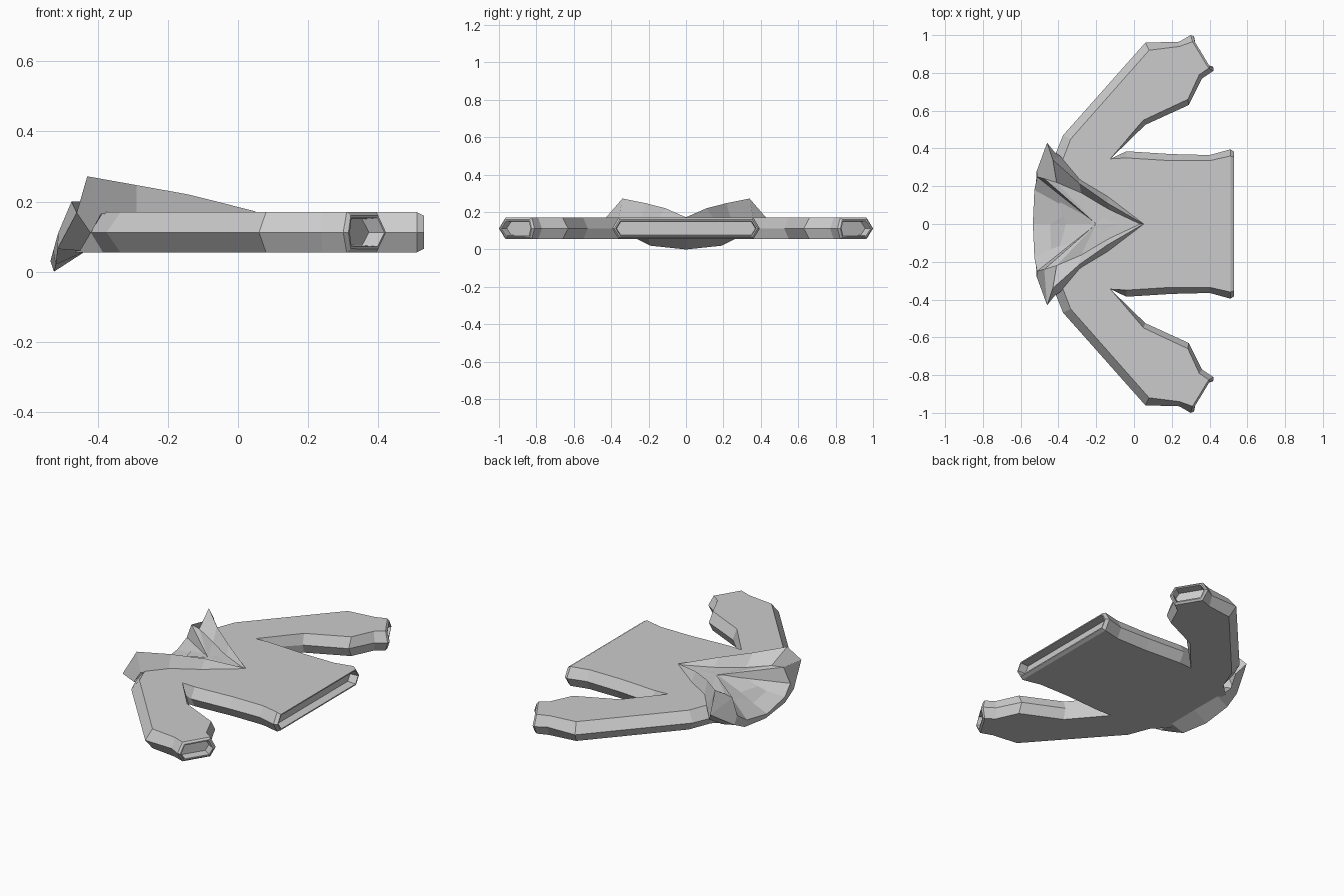
import bpy, bmesh
from mathutils import Vector

TOP, MID, BOT = 0.17, 0.112, 0.055


def finish(bm, name):
    bmesh.ops.remove_doubles(bm, verts=bm.verts, dist=0.0008)
    bmesh.ops.recalc_face_normals(bm, faces=bm.faces)
    mesh = bpy.data.meshes.new(name)
    bm.to_mesh(mesh)
    bm.free()
    obj = bpy.data.objects.new(name, mesh)
    bpy.context.collection.objects.link(obj)
    return obj


# Jacket body: half outline from neck round the sleeve to the hem.
# Each entry: seam x, y, then top and bottom face x, y
half = [
    (-0.43, 0.25, -0.32, 0.22, -0.465, 0.24),
    (-0.42, 0.36, -0.385, 0.32, -0.385, 0.32),
    (-0.375, 0.47, -0.335, 0.45, -0.335, 0.45),
    (0.06, 0.96, 0.08, 0.92, 0.08, 0.92),
    (0.24, 0.965, 0.24, 0.94, 0.24, 0.94),
    (0.30, 1.00, 0.31, 0.965, 0.31, 0.965),
    (0.42, 0.81, 0.395, 0.825, 0.395, 0.825),
    (0.36, 0.77, 0.345, 0.79, 0.345, 0.79),
    (0.29, 0.63, 0.285, 0.66, 0.285, 0.66),
    (0.06, 0.525, 0.05, 0.55, 0.05, 0.55),
    (-0.125, 0.345, -0.125, 0.345, -0.125, 0.345),
    (-0.04, 0.385, -0.04, 0.35, -0.04, 0.35),
    (0.20, 0.37, 0.20, 0.335, 0.20, 0.335),
    (0.40, 0.365, 0.40, 0.335, 0.40, 0.335),
    (0.51, 0.395, 0.51, 0.36, 0.51, 0.36),
]
neck = (-0.36, 0, -0.22, 0, -0.47, 0)
outline = [neck] + half + [tuple(v * (-1 if i % 2 else 1) for i, v in enumerate(p))
                           for p in reversed(half)]
n, h = len(outline), len(half)
bm = bmesh.new()
mid = [bm.verts.new((p[0], p[1], MID)) for p in outline]
top = [bm.verts.new((p[2], p[3], TOP)) for p in outline]
bot = [bm.verts.new((p[4], p[5], BOT)) for p in outline]
bm.faces.new(top)
bm.faces.new(bot[::-1])
openings = []
cuff, hem, cuff2 = 6, h, n - 7
for i in range(n):
    j = (i + 1) % n
    if i in (cuff, hem, cuff2):
        openings.append(bm.faces.new((top[i], mid[i], bot[i], bot[j], mid[j], top[j])))
    else:
        bm.faces.new((top[i], mid[i], mid[j], top[j]))
        bm.faces.new((mid[i], bot[i], bot[j], mid[j]))
bmesh.ops.recalc_face_normals(bm, faces=bm.faces)
bm.normal_update()
# Rims and recesses at the cuffs and hem
for f, lip in zip(openings, (0.01, 0.02, 0.01)):
    for thick, depth in ((0.012, lip), (0.008, 0.0), (0.004, -0.05)):
        bmesh.ops.inset_region(bm, faces=[f], thickness=thick, depth=0)
        d = f.normal.copy() * depth
        for v in f.verts:
            v.co += d
finish(bm, "jacket_body")

# Collar: sections of inner edge, fold and outer edge, from front point to back
sections = [
    ((0.03, 0, 0.168), (0.05, 0, 0.172), (0.05, 0.005, 0.165)),
    ((-0.13, 0.075, 0.168), (-0.14, 0.11, 0.22), (-0.14, 0.15, 0.165)),
    ((-0.28, 0.165, 0.175), (-0.29, 0.215, 0.247), (-0.29, 0.24, 0.165)),
    ((-0.41, 0.22, 0.20), (-0.43, 0.34, 0.272), (-0.39, 0.36, 0.165)),
    ((-0.475, 0.24, 0.20), (-0.46, 0.43, 0.168), (-0.42, 0.38, 0.11)),
    ((-0.513, 0.25, 0.11), (-0.515, 0.28, 0.065), (-0.45, 0.30, 0.06)),
    ((-0.527, 0.18, 0.06), (-0.52, 0.19, 0.02), (-0.44, 0.20, 0.056)),
    ((-0.535, 0, 0.03), (-0.525, 0, 0), (-0.44, 0, 0.055)),
]
bm = bmesh.new()
for side in (1, -1):
    rows = [[bm.verts.new((x, y * side, z)) for x, y, z in s] for s in sections]
    hub = bm.verts.new((-0.2, 0, 0.172))
    for a, b in zip(rows, rows[1:]):
        for k in range(2):
            bm.faces.new((a[k], a[k + 1], b[k + 1], b[k]))
        # Neck lining fanning back from the front point
        bm.faces.new((hub, a[0], b[0]))
finish(bm, "collar")
